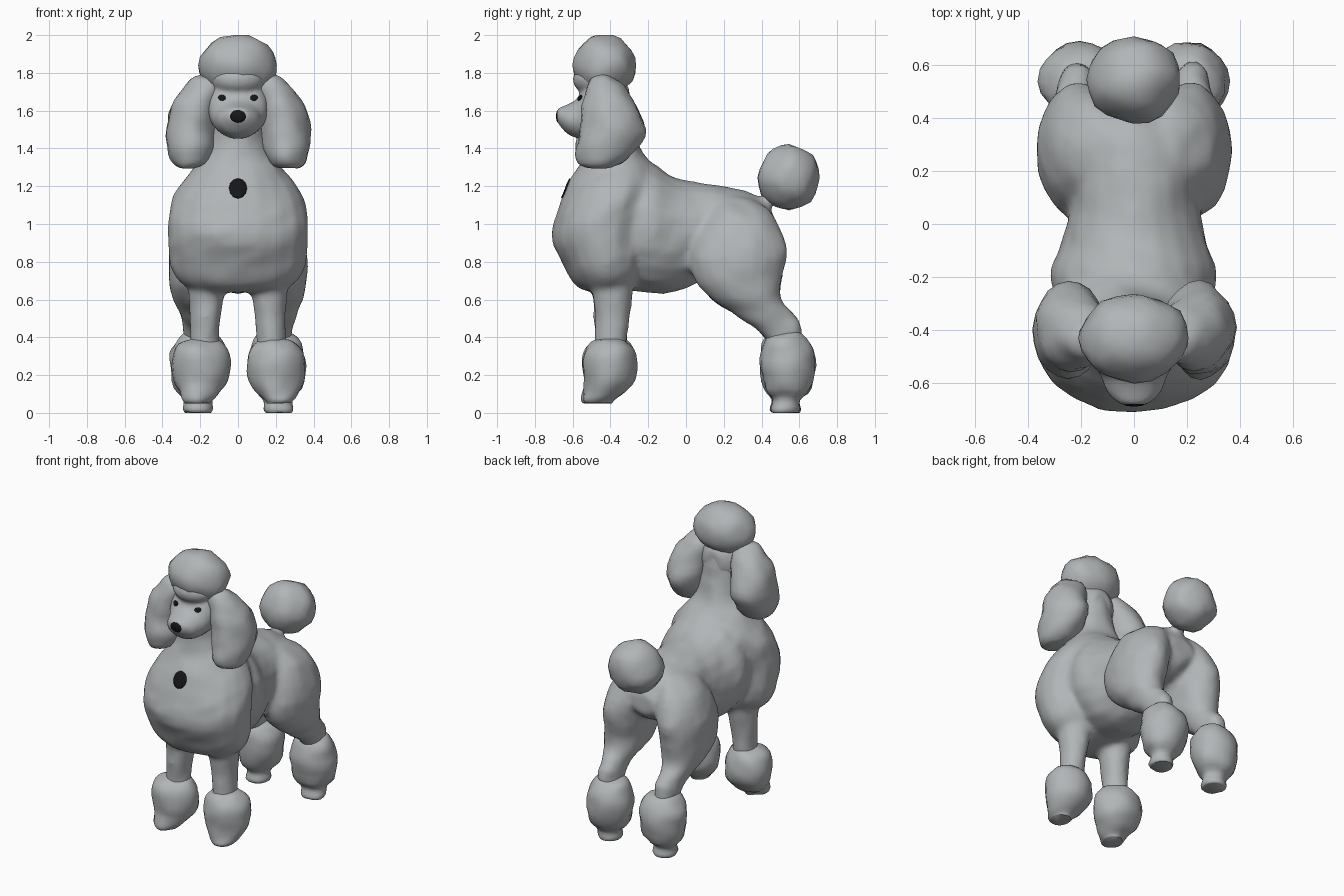
import bpy, bmesh, math
from mathutils import Vector, noise


def material(name, col):
    m = bpy.data.materials.new(name)
    m.diffuse_color = (*col, 1)
    return m


COAT = material("grey coat", (0.445, 0.465, 0.475))
BLACK = material("black", (0.008, 0.008, 0.009))


def finish(bm, name, mat):
    bmesh.ops.recalc_face_normals(bm, faces=bm.faces)
    for f in bm.faces:
        f.smooth = True
    me = bpy.data.meshes.new(name)
    bm.to_mesh(me)
    bm.free()
    ob = bpy.data.objects.new(name, me)
    bpy.context.collection.objects.link(ob)
    me.materials.append(mat)
    return ob


def fluff(bm, amount):
    # gentle curls pushed along the normals
    bmesh.ops.recalc_face_normals(bm, faces=bm.faces)
    bm.normal_update()
    moves = [(v, v.normal * noise.noise(v.co * 11) * amount) for v in bm.verts]
    for v, d in moves:
        v.co += d


def loft(bm, rings, along="z", side=1, n=20):
    """rings: (height, x, other, rx, r_other); smooth tube through the rings."""
    def sample(t):
        i = min(int(t), len(rings) - 2)
        f = t - i
        p = [rings[max(0, min(len(rings) - 1, k))] for k in (i - 1, i, i + 1, i + 2)]
        return [0.5 * (2*b + (c-a)*f + (2*a-5*b+4*c-d)*f*f + (3*b-a-3*c+d)*f**3)
                for a, b, c, d in zip(*p)]
    loops = []
    steps = 3 * (len(rings) - 1)
    for s in range(steps + 1):
        h, x, o, rx, ro = sample(s / 3)
        ring = []
        for k in range(n):
            a = 2 * math.pi * k / n
            px, po = side * (x + rx * math.cos(a)), o + ro * math.sin(a)
            ring.append(bm.verts.new((px, po, h) if along == "z" else (px, h, po)))
        loops.append(ring)
    for a, b in zip(loops, loops[1:]):
        for k in range(n):
            bm.faces.new((a[k], a[(k+1) % n], b[(k+1) % n], b[k]))
    bm.faces.new(loops[0])
    bm.faces.new(loops[-1])


def add_ball(bm, loc, r, sub=3):
    new = bmesh.ops.create_icosphere(bm, subdivisions=sub, radius=1)["verts"]
    for v in new:
        v.co = Vector(loc) + Vector(c * s for c, s in zip(v.co, r))


def ball(name, loc, r, mat=COAT, lumps=0.018, sub=3):
    bm = bmesh.new()
    add_ball(bm, loc, r, sub)
    fluff(bm, lumps)
    return finish(bm, name, mat)


# ---- body: mane, neck, torso, haunches and legs fused into one skin
body = bmesh.new()
loft(body, [(0.64, 0, -0.41, 0.20, 0.10), (0.68, 0, -0.42, 0.30, 0.17),
            (0.78, 0, -0.42, 0.358, 0.23), (0.95, 0, -0.45, 0.375, 0.265),
            (1.10, 0, -0.415, 0.36, 0.255), (1.20, 0, -0.38, 0.315, 0.25),
            (1.30, 0, -0.37, 0.235, 0.205), (1.40, 0, -0.39, 0.165, 0.15),
            (1.55, 0, -0.41, 0.13, 0.13), (1.72, 0, -0.42, 0.13, 0.12)])
loft(body, [(-0.38, 0, 0.98, 0.28, 0.32), (-0.20, 0, 0.98, 0.315, 0.345),
            (-0.08, 0, 0.945, 0.28, 0.31), (0.05, 0, 0.95, 0.245, 0.272),
            (0.20, 0, 0.985, 0.22, 0.215), (0.35, 0, 0.985, 0.20, 0.18),
            (0.44, 0, 0.97, 0.15, 0.115), (0.48, 0, 0.96, 0.08, 0.06)], "y")
for s in (1, -1):
    loft(body, [(1.14, 0.11, 0.26, 0.05, 0.10), (1.04, 0.16, 0.28, 0.135, 0.185),
                (0.87, 0.205, 0.28, 0.157, 0.255), (0.72, 0.217, 0.275, 0.15, 0.235),
                (0.60, 0.22, 0.32, 0.125, 0.185), (0.52, 0.22, 0.42, 0.09, 0.155),
                (0.43, 0.215, 0.50, 0.075, 0.115), (0.32, 0.21, 0.54, 0.06, 0.06)], side=s)
    # hock tuft
    add_ball(body, (s * 0.215, 0.535, 0.465), (0.075, 0.075, 0.055), 2)
    loft(body, [(0.78, 0.165, -0.39, 0.11, 0.12), (0.62, 0.165, -0.388, 0.093, 0.105),
                (0.45, 0.175, -0.395, 0.08, 0.088), (0.28, 0.18, -0.4, 0.075, 0.085)], side=s)
# tail stub
loft(body, [(0.34, 0, 1.07, 0.07, 0.07), (0.43, 0, 1.11, 0.045, 0.045),
            (0.52, 0, 1.20, 0.04, 0.04)], "y")
fluff(body, 0.012)
body = finish(body, "body", COAT)

# ---- head: skull, muzzle and brow
head = bmesh.new()
loft(head, [(-0.30, 0, 1.64, 0.06, 0.08), (-0.36, 0, 1.64, 0.14, 0.14),
            (-0.45, 0, 1.63, 0.17, 0.17), (-0.53, 0, 1.60, 0.15, 0.15),
            (-0.575, 0, 1.56, 0.125, 0.107), (-0.63, 0, 1.555, 0.105, 0.077),
            (-0.67, 0, 1.57, 0.068, 0.047), (-0.683, 0, 1.572, 0.04, 0.03)], "y")
add_ball(head, (0, -0.475, 1.765), (0.145, 0.125, 0.09))
head = finish(head, "head", COAT)

for ob, size, soft in ((body, 0.017, 10), (head, 0.013, 5)):
    m = ob.modifiers.new("fuse", "REMESH")
    m.mode = "VOXEL"
    m.voxel_size = size
    m.use_smooth_shade = True
    m = ob.modifiers.new("soften", "SMOOTH")
    m.factor = 0.5
    m.iterations = soft

# ---- poms
ball("topknot", (0, -0.43, 1.84), (0.207, 0.165, 0.163))
ball("tail_pom", (0, 0.545, 1.245), (0.175, 0.163, 0.173))

# ---- ears, ankle poms with feet, on both sides
EAR = [(1.295, 0.27, -0.46, 0.045, 0.07), (1.325, 0.262, -0.45, 0.09, 0.118),
       (1.40, 0.25, -0.42, 0.125, 0.162), (1.50, 0.248, -0.39, 0.133, 0.172),
       (1.62, 0.228, -0.405, 0.128, 0.145), (1.71, 0.19, -0.42, 0.108, 0.108),
       (1.765, 0.17, -0.43, 0.075, 0.07), (1.785, 0.165, -0.43, 0.03, 0.03)]
FRONT = [(0.05, 0.215, -0.465, 0.062, 0.072), (0.07, 0.215, -0.465, 0.078, 0.085),
         (0.115, 0.205, -0.43, 0.11, 0.112), (0.17, 0.20, -0.405, 0.145, 0.132),
         (0.25, 0.20, -0.405, 0.155, 0.145), (0.33, 0.20, -0.405, 0.138, 0.13),
         (0.375, 0.195, -0.405, 0.10, 0.095), (0.395, 0.19, -0.405, 0.05, 0.05)]
HIND = [(0.0, 0.215, 0.525, 0.066, 0.074), (0.02, 0.215, 0.525, 0.078, 0.082),
        (0.07, 0.215, 0.53, 0.078, 0.075), (0.13, 0.21, 0.54, 0.128, 0.125),
        (0.25, 0.205, 0.54, 0.155, 0.148), (0.34, 0.205, 0.535, 0.145, 0.135),
        (0.405, 0.205, 0.53, 0.105, 0.10), (0.43, 0.205, 0.53, 0.05, 0.05)]
for s, tag in ((1, "right"), (-1, "left")):
    for name, rings in (("ear", EAR), ("front_pom_foot", FRONT), ("hind_pom_foot", HIND)):
        bm = bmesh.new()
        loft(bm, rings, side=s)
        fluff(bm, 0.015)
        for v in bm.verts:
            v.co.z = max(v.co.z, rings[0][0])
        ob = finish(bm, tag + "_" + name, COAT)
        bpy.context.view_layer.objects.active = ob
        ob.select_set(True)
        bpy.ops.object.shade_smooth_by_angle(angle=math.radians(50))
        ob.select_set(False)

# ---- nose
ball("nose", (0, -0.674, 1.57), (0.048, 0.015, 0.037), BLACK, 0, 2)

# ---- dark spots laid on the coat: eyes and chest tag
bpy.context.view_layer.update()
deps = bpy.context.evaluated_depsgraph_get()


def spot(name, target, x, z, rx, rz):
    ev = target.evaluated_get(deps)
    bm = bmesh.new()

    def hit(px, pz):
        ok, p, nrm, _ = ev.ray_cast(Vector((px, -2, pz)), Vector((0, 1, 0)))
        return bm.verts.new(p + nrm * 0.006)
    rings = [[hit(x + f * rx * math.cos(k * math.pi / 6), z + f * rz * math.sin(k * math.pi / 6))
              for k in range(12)] for f in (0.35, 0.7, 1)]
    bm.faces.new(rings[0])
    for a, b in zip(rings, rings[1:]):
        for k in range(12):
            bm.faces.new((a[k], b[k], b[(k+1) % 12], a[(k+1) % 12]))
    ob = finish(bm, name, BLACK)
    ob.modifiers.new("thickness", "SOLIDIFY").thickness = 0.008


spot("chest_tag", body, 0, 1.187, 0.047, 0.052)
for s, tag in ((1, "right"), (-1, "left")):
    spot(tag + "_eye", head, s * 0.084, 1.667, 0.019, 0.015)
